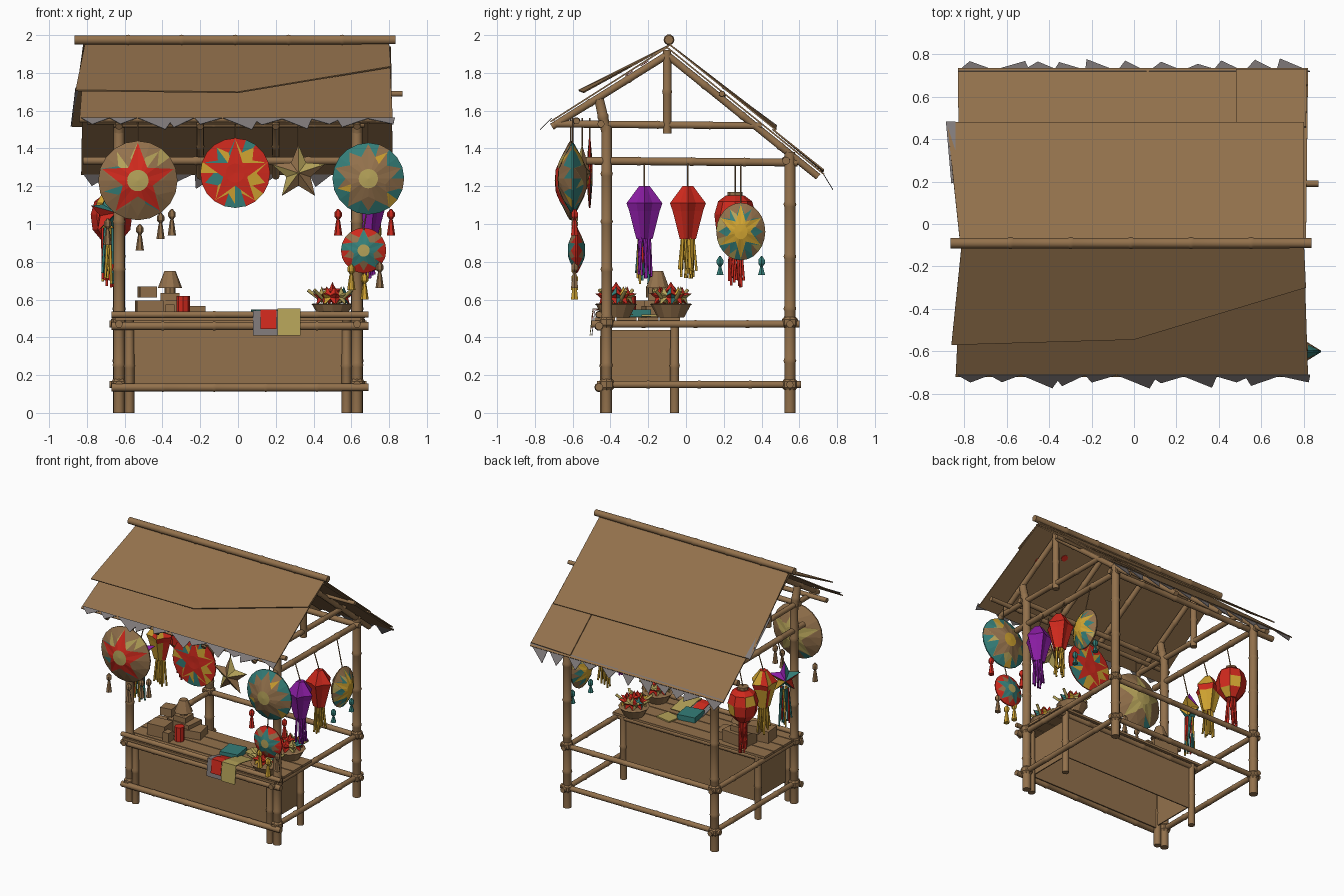
import bpy, bmesh, math, random
from mathutils import Vector, Matrix

if "Cube" in bpy.data.objects:
    bpy.data.objects.remove(bpy.data.objects["Cube"])
random.seed(4)

COL = {'bamboo': (0.29, 0.165, 0.072), 'red': (0.62, 0.022, 0.012), 'yellow': (0.62, 0.36, 0.03),
       'teal': (0.035, 0.21, 0.19), 'khaki': (0.46, 0.36, 0.10), 'purple': (0.25, 0.012, 0.36),
       'grey': (0.21, 0.19, 0.19)}
MAT = {}
for k, c in COL.items():
    MAT[k] = bpy.data.materials.new(k)
    MAT[k].diffuse_color = (*c, 1)

def mesh(name, verts, faces, cols, idx=None, mtx=None, recalc=True, t=0):
    """Object from vertices and faces; idx gives each face's colour slot, t a thickness."""
    me = bpy.data.meshes.new(name)
    me.from_pydata([tuple(v) for v in verts], [], faces)
    for c in cols:
        me.materials.append(MAT[c])
    if idx:
        for p, i in zip(me.polygons, idx):
            p.material_index = i
    if recalc:
        bm = bmesh.new(); bm.from_mesh(me)
        bmesh.ops.recalc_face_normals(bm, faces=bm.faces)
        bm.to_mesh(me); bm.free()
    ob = bpy.data.objects.new(name, me)
    bpy.context.collection.objects.link(ob)
    if mtx:
        ob.matrix_world = mtx
    if t:
        ob.modifiers.new('thickness', 'SOLIDIFY').thickness = t
    return ob

def lathe(name, prof, n, col, loc=(0, 0, 0), mtx=None, pinch=1.0, smooth=False, patch=None, amount=.35):
    """Turned shape from (radius, z) points; pinch pulls in every second corner."""
    v, f = [], []
    for r, z in prof:
        for i in range(n):
            q, a = r * (pinch if i % 2 else 1), 2 * math.pi * i / n
            v.append((q * math.cos(a), q * math.sin(a), z))
    for j in range(len(prof) - 1):
        f += [(j*n+i, j*n+(i+1) % n, (j+1)*n+(i+1) % n, (j+1)*n+i) for i in range(n)]
    f += [tuple(range(n)), tuple(range((len(prof)-1)*n, len(prof)*n))]
    cols = [col] + ([patch] if patch else [])
    idx = [int(bool(patch) and random.random() < amount) for _ in f]
    ob = mesh(name, v, f, cols, idx, mtx or Matrix.Translation(loc))
    if smooth:
        for p in ob.data.polygons:
            p.use_smooth = len(p.vertices) == 4
    return ob

def pole(name, a, b, r=0.026, col='bamboo', nodes=True):
    """Bamboo pole with raised joints."""
    a, b = Vector(a), Vector(b)
    L = (b - a).length
    prof = [(r, 0)]
    k = max(1, int(L / 0.3)) if nodes else 0
    for i in range(1, k + 1):
        z = L * i / (k + 1)
        prof += [(r, z-.012), (r*1.15, z), (r, z+.012)]
    prof.append((r*.95, L))
    m = Matrix.Translation(a) @ (b - a).to_track_quat('Z', 'Y').to_matrix().to_4x4()
    return lathe(name, prof, 10, col, mtx=m, smooth=True)

def string(x, y, z, top):
    pole('string', (x, y, z), top, .004, nodes=False)

def box(name, c, s, col='bamboo', rot=0):
    v = [(x*s[0]/2, y*s[1]/2, z*s[2]/2) for x in (-1, 1) for y in (-1, 1) for z in (-1, 1)]
    f = [(0, 1, 3, 2), (4, 6, 7, 5), (0, 4, 5, 1), (2, 3, 7, 6), (0, 2, 6, 4), (1, 5, 7, 3)]
    return mesh(name, v, f, [col], mtx=Matrix.Translation(c) @ Matrix.Rotation(rot, 4, 'Z'))

def sheet(name, pts, col='bamboo', t=0.008):
    return mesh(name, pts, [tuple(range(len(pts)))], [col], recalc=False, t=t)

# Frame: posts, rails and lashings
for s in (-1, 1):
    x = 0.63 * s
    pole('front_post', (x, -.42, 0), (x, -.42, 1.52), .03)
    pole('front_post_tip', (x, -.42, 1.48), (x, -.46, 1.66), .028)
    pole('back_post', (x, .55, 0), (x, .55, 1.38), .031)
    pole('counter_front_leg', (.575*s, -.43, 0), (.575*s, -.43, .5), .026)
    pole('counter_back_leg', (.575*s, -.06, 0), (.575*s, -.06, .5), .025)
    pole('side_low_rail', (x, -.47, .15), (x, .61, .15), .02)
    pole('side_mid_rail', (x, -.5, .47), (x, .6, .47), .02)
    pole('side_high_rail', (x, -.53, 1.335), (x, .59, 1.325), .022)
    pole('tie_beam', (x, -.7, 1.53), (x, .4, 1.52), .02)
    pole('king_post', (x, -.1, 1.48), (x, -.1, 1.92), .024)
    for y in (-.42, .55):
        for z in (.15, .48):
            lathe('lashing', [(.025, -.035), (.042, -.015), (.042, .015), (.025, .035)], 8, 'bamboo', (x, y, z))
    sheet('counter_side_panel', [(.56*s, -.41, .15), (.56*s, -.07, .15), (.56*s, -.07, .44), (.56*s, -.41, .44)])
for x in (-.63, -.2, .2, .63):
    pole('front_rafter', (x, -.1, 1.895), (x, -.71, 1.515), .02)
    pole('back_rafter', (x, -.1, 1.895), (x, .7, 1.25), .02)
for z in (.15, .47):
    pole('back_rail', (-.68, .55, z), (.68, .55, z), .02)
pole('back_high_rail', (-.82, .53, 1.335), (.67, .53, 1.335), .022)
pole('front_high_rail', (-.66, -.45, 1.53), (.67, -.45, 1.53), .02)
pole('eave_rail', (-.8, -.58, 1.545), (.82, -.58, 1.545), .018)
pole('back_purlin', (-.75, .19, 1.67), (.87, .19, 1.69), .016)
pole('ridge_pole', (-.865, -.09, 1.975), (.835, -.09, 1.975), .025)

# Roof: base sheets with loose upper sheets
sheet('front_roof', [(-.81, -.1, 1.94), (-.84, -.72, 1.545), (.82, -.72, 1.545), (.8, -.1, 1.94)])
sheet('front_upper_sheet', [(-.81, -.08, 1.955), (-.86, -.57, 1.71), (0, -.545, 1.70), (.81, -.3, 1.835), (.8, -.08, 1.955)])
sheet('back_roof', [(.81, -.1, 1.94), (.82, .735, 1.265), (-.83, .735, 1.265), (-.82, -.1, 1.94)])
sheet('back_upper_sheet', [(.8, -.08, 1.95), (.8, .48, 1.5), (-.88, .48, 1.52), (-.82, -.08, 1.95)])
sheet('back_right_patch', [(.48, .46, 1.505), (.81, .46, 1.505), (.815, .73, 1.29), (.48, .73, 1.28)])
sheet('torn_side_edge', [(-.84, .2, 1.725), (-.86, .19, 1.72), (-.885, .48, 1.515), (-.84, .48, 1.52)], 'grey', .004)
# small round marks under the roof
for x, y in ((.62, -.3), (.45, -.22)):
    z = 1.94 + .637*(y + .1) - .014
    m = Matrix.Translation((x, y, z)) @ Matrix.Rotation(math.atan(.637), 4, 'X')
    lathe('roof_mark', [(.025, -.002), (.025, .002)], 10, 'red', mtx=m)

def fringe(name, y0, z0, dy, dz, n):
    """Ragged torn edge of thin triangles."""
    v, f = [], []
    for i in range(n):
        xa = -.83 + 1.65 * i / n
        w = 1.65 / n * random.uniform(.9, 1.3)
        k = random.uniform(.5, 1.15)
        v += [(xa, y0, z0), (min(xa + w, .83), y0, z0),
              (xa + w*random.uniform(0, 1), y0 + dy*k, z0 + dz*k)]
        f.append((3*i, 3*i+1, 3*i+2))
    mesh(name, v, f, ['grey'], recalc=False, t=.004)
fringe('front_fringe', -.71, 1.56, -.06, -.06, 11)
fringe('back_fringe', .72, 1.28, .055, -.09, 11)

# Counter: panels, slatted top, rails
for y, w in ((-.425, .56), (-.065, .56)):
    sheet('counter_long_panel', [(-w, y, .13), (w, y, .13), (w, y, .45), (-w, y, .45)])
for i in range(4):
    box('counter_slat', (0, -.43 + .115*i, .497), (1.3, .108, .018))
for z, r in ((.135, .022), (.46, .022), (.52, .018)):
    pole('counter_front_rail', (-.67, -.46, z), (.69, -.46, z), r)
pole('counter_back_rail', (-.62, -.06, .47), (.62, -.06, .47), .02)

def star_r(a, pts, R, r, off=0):
    """Radius of a pointed star at angle a."""
    s = math.pi / pts
    t = (a - math.pi/2 - off) % (2*s)
    t = min(t, 2*s - t)
    return R*r*math.sin(s) / (r*math.sin(s - t) + R*math.sin(t))

def lens(name, loc, R, D, cols, back=None, yaw=0, pts=5, patch=0, extra=(), inner=.45, sz=1):
    """Bulging disc lantern: centre, star, rear star, background; patches take the extra colours."""
    n, back = pts * 4, back or cols
    allc = list(dict.fromkeys(list(cols) + list(back) + list(extra)))
    rings = []
    for i in range(n):
        a = math.pi/2 + 2*math.pi*i/n
        s1 = star_r(a, pts, .95, inner)
        rings.append((a, (.27, s1, max(s1 + .012, star_r(a, pts, .9, .5, math.pi/pts)), 1.0)))
    v, f, idx = [], [], []
    for side, cs in ((-1, cols), (1, back)):
        b = len(v)
        v.append((0, side*D, 0))
        for a, rr in rings:
            v += [(R*q*math.cos(a), side*D*(1 - q**1.7)+side*.004, sz*R*q*math.sin(a)) for q in rr]
        for i in range(n):
            p, q = b+1+4*i, b+1+4*((i+1) % n)
            f.append((b, p, q)); idx.append(allc.index(cs[0]))
            for k in range(3):
                f.append((p+k, p+k+1, q+k+1, q+k))
                c = random.choice(extra) if k and random.random() < patch else cs[k+1]
                idx.append(allc.index(c))
    for i in range(n):
        p, q, h = 4+4*i, 4+4*((i+1) % n), 1 + 4*n
        f.append((p, q, q+h, p+h)); idx.append(allc.index(cols[3]))
    return mesh(name, v, f, allc, idx, Matrix.Translation(loc) @ Matrix.Rotation(yaw, 4, 'Z'))

def star(name, loc, R, D, cols, yaw=0):
    """Faceted five-pointed star lantern."""
    v = [(0, -D, 0), (0, D, 0)]
    for i in range(10):
        a, r = math.pi/2 + math.pi*i/5, R*(.45 if i % 2 else 1)
        v.append((r*math.cos(a), 0, r*math.sin(a)))
    f = [(c, 2+i, 2+(i+1) % 10) for c in (0, 1) for i in range(10)]
    return mesh(name, v, f, cols, [(i // 2) % len(cols) for i in range(20)],
                Matrix.Translation(loc) @ Matrix.Rotation(yaw, 4, 'Z'))

def tassel(loc, col, L=.13):
    lathe('tassel', [(.004, 0), (.02, -.02), (.02, -.04), (.008, -.055), (.012, -.07), (.022, -L)], 6, col, loc)

def streamers(loc, cols, L, w=.04, n=12):
    for i in range(n):
        p = Vector(loc) + Vector((math.cos(i*2.4), math.sin(i*2.4), 0)) * w * .7
        q = p + Vector((random.uniform(-.02, .02), random.uniform(-.02, .02), -L*random.uniform(.75, 1)))
        pole('streamer', p, q, .007, cols[i % len(cols)], False)

# Front lanterns
lens('large_star_lantern', (-.53, -.61, 1.23), .21, .085, ['khaki', 'red', 'bamboo', 'bamboo'],
     ['khaki', 'khaki', 'bamboo', 'bamboo'], inner=.4, patch=.15, extra=['khaki', 'teal', 'bamboo'])
lens('flower_disc', (-.015, -.51, 1.27), .185, .012, ['red', 'red', 'yellow', 'red'], patch=.35, extra=['teal', 'teal', 'yellow'], inner=.36)
star('small_star_lantern', (.32, -.55, 1.27), .15, .045, ['bamboo', 'khaki', 'bamboo'])
lens('teal_star_lantern', (.69, -.6, 1.24), .19, .08, ['khaki', 'bamboo', 'bamboo', 'teal'],
     ['yellow', 'bamboo', 'khaki', 'teal'], patch=.2, extra=['yellow', 'bamboo', 'teal'], inner=.5)
lens('lower_star_lantern', (.665, -.58, .86), .12, .045, ['khaki', 'teal', 'bamboo', 'red'],
     ['khaki', 'teal', 'bamboo', 'red'], patch=.2, extra=['bamboo', 'teal'])
for x, y, z in ((-.53, -.61, 1.43), (-.015, -.51, 1.44), (.32, -.55, 1.41), (.69, -.6, 1.42)):
    string(x, y, z, (x, y, 1.56))
string(.665, -.59, .97, (.68, -.6, 1.06))
for x, z, c in ((-.52, 1.0, 'bamboo'), (-.41, 1.06, 'bamboo'), (-.35, 1.08, 'bamboo'), (-.69, 1.03, 'bamboo'),
                (.53, 1.08, 'red'), (.81, 1.08, 'red'), (.75, .8, 'bamboo'), (.6, .79, 'yellow'), (.67, .74, 'yellow')):
    tassel((x, -.59, z), c, .14)

# Side lanterns
def gem(name, x, y, col, tcols, patch=None):
    lathe(name, [(.03, 1.2), (.1, 1.11), (.085, 1.07), (.045, .92)], 10, col, (x, y, 0), pinch=.72, patch=patch)
    streamers((x, y, .95), tcols, .24)
    string(x, y, 1.19, (x*.93, y, 1.33))
gem('purple_lantern', .69, -.22, 'purple', ['purple'])
gem('red_lantern', .69, .01, 'red', ['yellow'])
gem('yellow_lantern', -.67, .01, 'yellow', ['yellow'], 'red')
star('teal_side_star', (-.69, -.22, 1.06), .12, .07, ['teal', 'red', 'teal', 'yellow', 'purple'], math.radians(40))
streamers((-.69, -.22, .98), ['red', 'teal', 'yellow', 'teal'], .3)
string(-.68, -.22, 1.15, (-.63, -.22, 1.33))
lens('side_disc_lantern', (.69, .29, .96), .13, .07, ['yellow', 'yellow', 'teal', 'bamboo'], None, math.pi/2, 6, .4,
     ['khaki', 'teal', 'bamboo'], .4, 1.17)
string(.69, .29, 1.1, (.64, .29, 1.33))
for y in (.18, .4):
    tassel((.69, y, .83), 'teal', .1)
lathe('round_lantern', [(.05, 1.15), (.09, 1.12), (.11, 1.05), (.1, .97), (.05, .91)], 8, 'red', (-.67, .26, 0), patch='yellow', amount=.12)
lathe('lantern_cap', [(.04, 1.17), (.04, 1.14)], 8, 'bamboo', (-.67, .26, 0))
streamers((-.67, .26, .92), ['red'], .26)
string(-.67, .26, 1.16, (-.63, .26, 1.33))

# Goods on the counter
for x, y, z, sx, sy, sz, r in ((-.47, -.28, .55, .14, .12, .09, .1), (-.36, -.14, .55, .2, .14, .09, -.1),
                               (-.25, -.16, .535, .13, .13, .06, .2), (-.48, -.16, .64, .09, .09, .06, .15),
                               (-.36, -.15, .615, .1, .1, .04, 0), (-.36, -.34, .54, .05, .06, .07, 0)):
    box('woven_box', (x, y, z), (sx, sy, sz), rot=r)
lathe('cone_hat', [(.065, .66), (.03, .75)], 10, 'bamboo', (-.36, -.15, 0))
lathe('hat_stand', [(.03, .62), (.03, .67)], 8, 'bamboo', (-.36, -.15, 0))
lathe('painted_cup', [(.035, .51), (.035, .62)], 8, 'red', (-.29, -.3, 0), patch='teal')
for y in (-.37, -.08):
    lathe('basket', [(.07, .505), (.105, .57), (.112, .575), (.1, .58)], 12, 'bamboo', (.5, y, 0))
    for i in range(10):
        a, r = i * .7, .06 if i else 0
        star('basket_star', (.5 + r*math.cos(a), y + r*math.sin(a), .615 if i else .64), .055, .035,
             [('red', 'yellow', 'red', 'khaki', 'teal')[i % 5], ('red', 'red', 'khaki')[i % 3]], a)
    for a in (2.4, 3.1, 3.9, 5.6, .4):
        d = Vector((math.cos(a), math.sin(a), 0))
        pole('basket_spike', Vector((.5, y, .59)) + d*.05, Vector((.5, y, .65)) + d*.13, .01, 'khaki', False)

# Cloths draped over the counter edge
for x0, x1, yb, zb, c, o in ((.08, .22, -.32, .41, 'grey', .0), (.12, .205, -.34, .445, 'red', .006),
                             (.21, .33, -.28, .41, 'khaki', .01)):
    z, y = .542 + o, -.485 - o
    v = [(x, *p) for x in (x0, x1) for p in ((yb, .512 + o), (-.44, z), (y, z), (y - .015, zb))]
    mesh('draped_cloth', v, [(i, i+1, i+5, i+4) for i in range(3)], [c], recalc=False, t=.004)
box('folded_cloth', (.15, -.27, .527), (.14, .15, .04), 'teal', .15)
box('folded_cloth', (.27, -.17, .515), (.13, .11, .01), 'khaki', -.2)

for m in bpy.data.materials:
    if m.users and not m.is_grease_pencil:
        m.use_nodes = True
        m.node_tree.nodes["Principled BSDF"].inputs["Base Color"].default_value = m.diffuse_color
